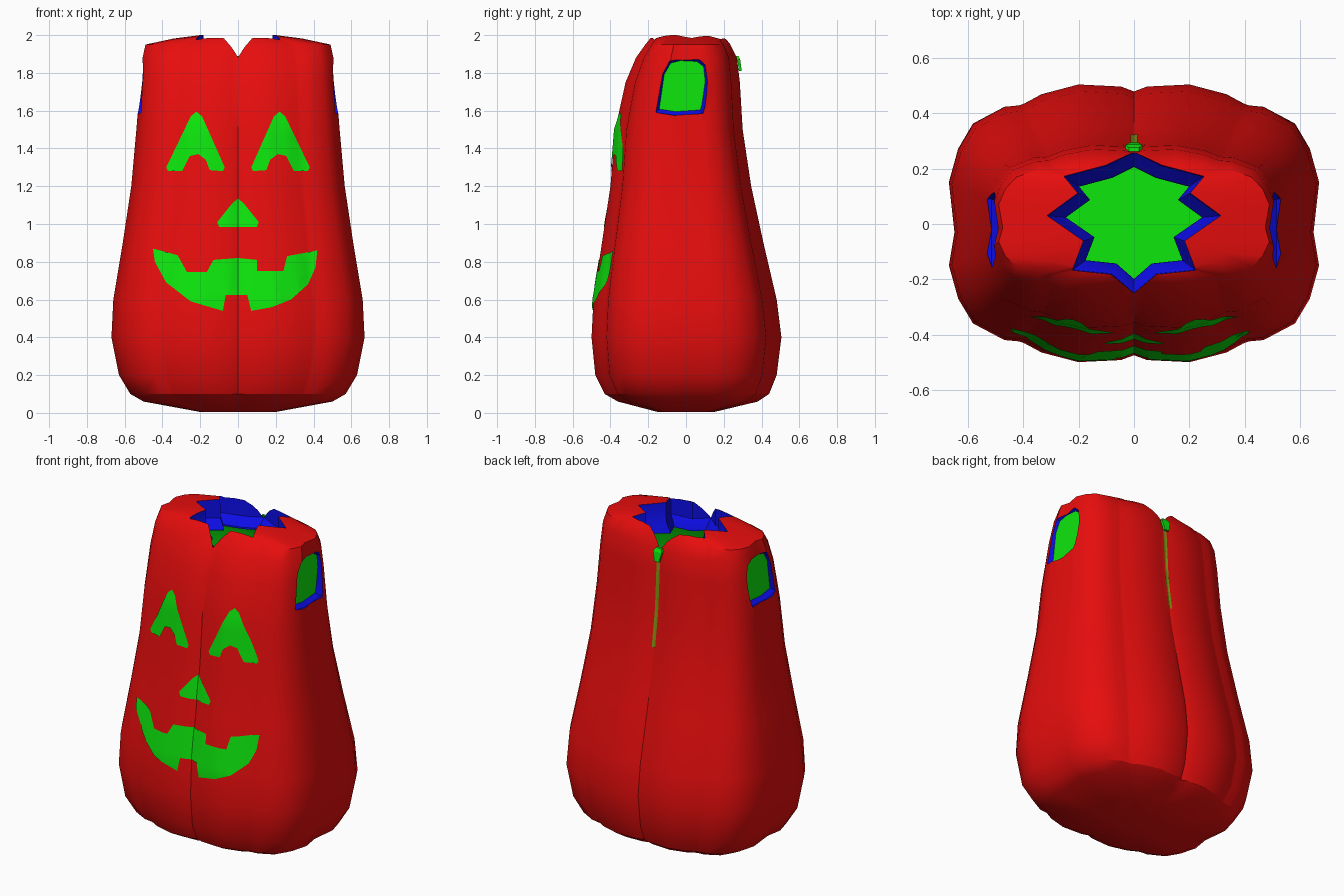
import bpy, bmesh, math
from mathutils import Vector

cube = bpy.data.objects.get("Cube")
if cube:
    bpy.data.objects.remove(cube)


def material(name, rgb):
    m = bpy.data.materials.new(name)
    m.use_nodes = True
    m.diffuse_color = (*rgb, 1)
    m.node_tree.nodes["Principled BSDF"].inputs["Base Color"].default_value = (*rgb, 1)
    return m


red = material("red_fabric", (0.8, 0.004, 0.004))
green = material("green_lining", (0.004, 0.8, 0.004))
blue = material("blue_trim", (0.004, 0.004, 0.8))
olive = material("olive_zip", (0.22, 0.28, 0.005))


def to_object(name, bm, mats):
    bmesh.ops.recalc_face_normals(bm, faces=bm.faces)
    mesh = bpy.data.meshes.new(name)
    bm.to_mesh(mesh)
    bm.free()
    ob = bpy.data.objects.new(name, mesh)
    bpy.context.collection.objects.link(ob)
    for m in mats:
        mesh.materials.append(m)
    return ob


def loft(name, rings, mats, end_index=0):
    """Closed skin over rings of equal length; the last cap takes end_index."""
    bm = bmesh.new()
    rows = [[bm.verts.new(p) for p in ring] for ring in rings]
    n = len(rows[0])
    for a, b in zip(rows, rows[1:]):
        for i in range(n):
            j = (i + 1) % n
            bm.faces.new((a[i], a[j], b[j], b[i]))
    bm.faces.new(rows[0])
    bm.faces.new(rows[-1]).material_index = end_index
    return to_object(name, bm, mats)


def mirrored(half):
    return half + [(-x, y) for x, y in reversed(half[1:-1])]


# Lobed cross-section: one quarter as fractions of half width and depth
LOBES = [(0, .95), (.07, .985), (.3, 1), (.5, .93), (.59, .865), (.62, .85),
         (.70, .84), (.87, .72), (.95, .54), (1, .3), (.97, .06)]
# height, half width, front depth, back depth
PROFILE = [(.06, .5, .36, .38), (.1, .57, .43, .44), (.2, .63, .48, .48),
           (.4, .67, .5, .505), (.6, .66, .49, .48), (.9, .61, .445, .41),
           (1.2, .565, .4, .345), (1.5, .538, .375, .3), (1.75, .518, .32, .285),
           (1.88, .505, .265, .27), (1.95, .49, .215, .235)]


def section(z, w, f, b, s=1):
    half = [(x * w * s, -y * f * s) for x, y in LOBES]
    half += [(x * w * s, y * b * s) for x, y in reversed(LOBES[:-1])]
    return [(x, y, z) for x, y in mirrored(half)]


# Body
body_rows = [(.005, .2, .15, .15)] + PROFILE + [(1.982, .34, .19, .21), (2, .2, .15, .16)]
body = loft("body", [section(*r) for r in body_rows], [red])

# Hollow inside
inside = loft("inside_cutter", [section(*r, .9) for r in PROFILE[1:9]]
              + [section(1.82, .4, .24, .22)], [green])

# Star neck opening
STAR = mirrored([(0, -.25), (.08, -.18), (.22, -.165), (.18, -.06), (.31, .03),
                 (.2, .11), (.25, .17), (.1, .21), (0, .26)])
neck = loft("neck_cutter", [[(x * s, y * s, z) for x, y in STAR]
            for z, s in ((2.1, 1.03), (1.88, 1), (1.83, .8), (1.79, .78))], [blue])

# Armholes
ARM = [(-.16, 1.59), (-.13, 1.8), (-.09, 1.87), (-.03, 1.885), (.07, 1.88),
       (.11, 1.85), (.12, 1.76), (.1, 1.62), (.09, 1.585), (-.06, 1.575)]
cutters = [inside, neck]
for side, sign in (("left", 1), ("right", -1)):
    rings = [[(sign * x, -.02 + (y + .02) * s, 1.73 + (z - 1.73) * s) for y, z in ARM]
             for x, s in ((.6, 1), (.515, 1), (.488, .87))]
    cutters.append(loft(side + "_armhole_cutter", rings, [blue, green], 1))

bpy.context.view_layer.objects.active = body
for c in cutters:
    mod = body.modifiers.new("cut", "BOOLEAN")
    mod.operation = "DIFFERENCE"
    mod.solver = "EXACT"
    mod.material_mode = "TRANSFER"
    mod.object = c
    c.hide_render = True
    bpy.ops.object.modifier_apply(modifier=mod.name)
for c in cutters:
    bpy.data.objects.remove(c)


def smooth(ob, angle):
    bpy.ops.object.select_all(action="DESELECT")
    ob.select_set(True)
    bpy.context.view_layer.objects.active = ob
    bpy.ops.object.shade_smooth_by_angle(angle=math.radians(angle))


smooth(body, 32)
bpy.context.view_layer.update()


def patch(name, outline, mat, side=-1, step=.04):
    """Thin plate that follows the front (-1) or back (1) of the body."""
    bm = bmesh.new()
    face = bm.faces.new([bm.verts.new((x, 0, z)) for x, z in outline])
    bmesh.ops.triangulate(bm, faces=[face])
    for axis in (Vector((1, 0, 0)), Vector((0, 0, 1))):
        values = [v.co.dot(axis) for v in bm.verts]
        for k in range(math.floor(min(values) / step), math.ceil(max(values) / step) + 1):
            bmesh.ops.bisect_plane(bm, geom=bm.verts[:] + bm.edges[:] + bm.faces[:],
                                   plane_co=axis * k * step, plane_no=axis)
    for v in bm.verts:
        hit, at, _, _ = body.ray_cast(Vector((v.co.x, side * 2, v.co.z)), Vector((0, -side, 0)))
        v.co.y = at.y + side * .006 if hit else side * .3
    for f in bm.faces:
        f.normal_update()
        if f.normal.y * side < 0:
            f.normal_flip()
    ob = to_object(name, bm, [mat])
    smooth(ob, 32)
    return ob


# Painted face
EYE = [(.22, 1.595), (.25, 1.57), (.38, 1.3), (.37, 1.28), (.295, 1.28), (.285, 1.32),
       (.255, 1.36), (.21, 1.37), (.17, 1.34), (.15, 1.285), (.08, 1.28), (.07, 1.3),
       (.19, 1.57)]
patch("left_eye", EYE, green)
patch("right_eye", [(-x, z) for x, z in EYE], green)
patch("nose", [(0, 1.135), (.03, 1.11), (.11, 1.01), (.1, .985), (-.1, .985),
               (-.11, 1.01), (-.03, 1.11)], green)
patch("mouth", [(-.45, .87), (-.32, .835), (-.31, .78), (-.27, .745), (-.14, .745),
                (-.13, .81), (0, .82), (.1, .81), (.1, .75), (.24, .75), (.26, .83),
                (.42, .86), (.41, .77), (.37, .68), (.28, .6), (.18, .56), (.07, .54),
                (.065, .625), (-.065, .625), (-.08, .54), (-.25, .59), (-.38, .69),
                (-.44, .8)], green)

# Back zip and its pull
patch("zip", [(-.012, 1.28), (.012, 1.28), (.012, 1.84), (-.012, 1.84)], olive, 1)
loft("zip_pull", [[(-w, y, z), (w, y, z), (w, y + .015, z), (-w, y + .015, z)]
                  for w, y, z in ((.015, .28, 1.81), (.03, .272, 1.87), (.018, .262, 1.89))],
     [green])
